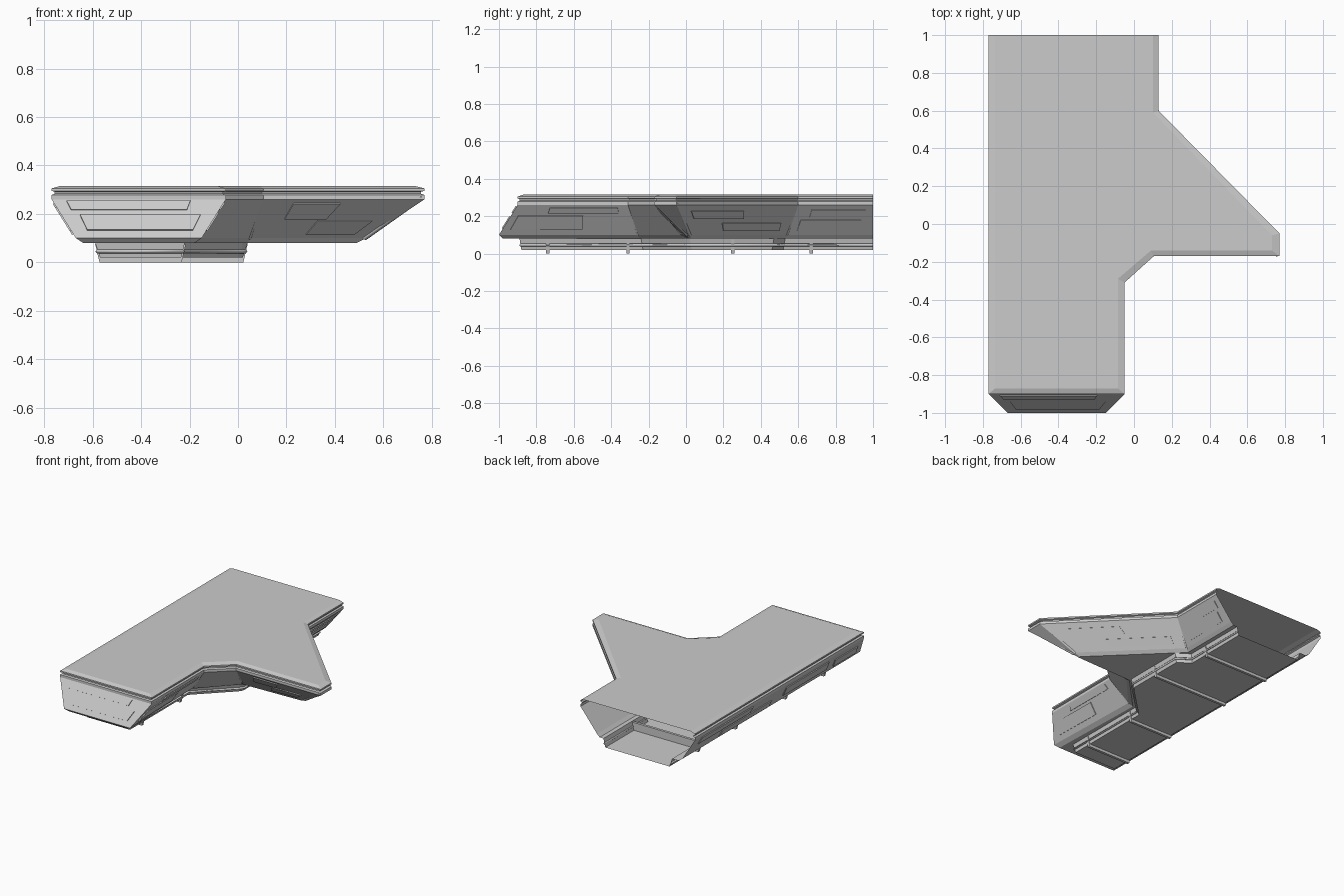
import bpy, bmesh
from mathutils import Vector

if "Cube" in bpy.data.objects:
    bpy.data.objects.remove(bpy.data.objects["Cube"])

# Outlines run from back left, round the front, to back right (back end is open)
deck = [(-.735, 1), (-.735, -.87), (-.085, -.87), (-.085, -.29), (.09, -.14),
        (.73, -.14), (.73, -.06), (.1, .59), (.1, 1)]
rim = [(-.77, 1), (-.77, -.9), (-.05, -.9), (-.05, -.31), (.105, -.17),
       (.77, -.17), (.77, -.05), (.13, .6), (.13, 1)]
chine = [(-.67, 1), (-.67, -1), (-.15, -1), (-.17, -.26), (.05, -.02),
         (.53, 0), (.53, .02), (0, .54), (0, 1)]
floor = [(-.64, 1), (-.64, -.98), (-.18, -.98), (-.2, -.25), (.04, 0),
         (.49, .015), (.49, .03), (-.02, .53), (-.02, 1)]
keel_top = [(-.59, 1), (-.59, -.89), (-.22, -.89), (-.22, -.24), (.02, -.005),
            (.04, .02), (.04, .47), (-.05, .53), (-.05, 1)]
keel_low = [(-.57, 1), (-.57, -.88), (-.235, -.88), (-.235, -.23), (.0, 0),
            (.02, .03), (.02, .46), (-.065, .52), (-.065, 1)]


def mix(a, b, t):
    return [tuple(Vector(p).lerp(Vector(q), t)) for p, q in zip(a, b)]


def finish(name, bm, smooth=False):
    bmesh.ops.recalc_face_normals(bm, faces=bm.faces)
    me = bpy.data.meshes.new(name)
    bm.to_mesh(me)
    bm.free()
    ob = bpy.data.objects.new(name, me)
    bpy.context.collection.objects.link(ob)
    if smooth:
        for p in me.polygons:
            p.use_smooth = True
        bpy.context.view_layer.objects.active = ob
        ob.select_set(True)
        bpy.ops.object.shade_smooth_by_angle()
        ob.select_set(False)
    return ob


# Hull shell: deck, grooved rim, sloping sides, floor and keel in one loft
levels = [(deck, .315), (rim, .305), (rim, .295), (mix(rim, deck, .35), .291),
          (mix(rim, deck, .35), .283), (rim, .278), (rim, .26), (chine, .1),
          (floor, .08), (keel_top, .08), (keel_low, .02)]
bm = bmesh.new()
rings = [[bm.verts.new((x, y, z)) for x, y in pts] for pts, z in levels]
for a, b in zip(rings, rings[1:]):
    for i in range(len(a) - 1):
        bm.faces.new((a[i], b[i], b[i + 1], a[i + 1]))
bm.faces.new(rings[0])
bm.faces.new(rings[-1])
finish("hull", bm)


# Thin raised panels laid on the sloping walls
def wall_panel(bm, i, u0, u1, v0, v1, t=.006):
    p, q = Vector((*rim[i], .26)), Vector((*rim[i + 1], .26))
    r, s = Vector((*chine[i], .1)), Vector((*chine[i + 1], .1))
    n = (r - p).cross(q - p).normalized() * t
    base = [p.lerp(q, u).lerp(r.lerp(s, u), v)
            for u, v in ((u0, v0), (u1, v0), (u1, v1), (u0, v1))]
    lo = [bm.verts.new(c) for c in base]
    hi = [bm.verts.new(c + n) for c in base]
    bm.faces.new(hi)
    for k in range(4):
        bm.faces.new((lo[k], lo[k - 1], hi[k - 1], hi[k]))


bm = bmesh.new()
for spec in [(0, .05, .35, .1, .45), (0, .2, .48, .55, .9), (0, .55, .8, .2, .7),
             (0, .84, .97, .35, .8),
             (1, .08, .8, .05, .28), (1, .12, .9, .4, .8),
             (2, .06, .6, .35, .8), (2, .3, .9, .08, .26),
             (4, .2, .5, .1, .5), (4, .45, .85, .55, .9),
             (6, .1, .55, .2, .45), (6, .35, .9, .6, .85),
             (7, .2, .9, .15, .4), (7, .1, .85, .5, .85)]:
    wall_panel(bm, *spec)
finish("wall_panels", bm)


# Rods along the slanted hull corners and the lower edge
def tube(name, paths, radius):
    cu = bpy.data.curves.new(name, 'CURVE')
    cu.dimensions = '3D'
    cu.bevel_depth = radius
    cu.bevel_resolution = 0
    cu.use_fill_caps = True
    for path in paths:
        sp = cu.splines.new('POLY')
        sp.points.add(len(path) - 1)
        for pt, co in zip(sp.points, path):
            pt.co = (*co, 1)
    ob = bpy.data.objects.new(name, cu)
    bpy.context.collection.objects.link(ob)


corners = []
for i in (3, 4, 5, 6, 7):
    a, b = Vector((*rim[i], .27)), Vector((*chine[i], .1))
    inward = (Vector((*deck[i], 0)) - Vector((*rim[i], 0))) * .2
    corners.append([a + inward, b + inward])
tube("corner_rods", corners, .011)
tube("keel_rails", [[(x, y, .045) for x, y in mix(keel_top, keel_low, .4)]], .008)

# Cross ribs under the keel
bm = bmesh.new()
for y, x0, x1 in [(-.74, -.59, -.215), (-.31, -.59, -.215), (.25, -.59, .04), (.67, -.59, -.045)]:
    res = bmesh.ops.create_cube(bm, size=1)
    for v in res["verts"]:
        top = v.co.z > 0
        pad = 0 if top else .018
        v.co = (x0 + pad if v.co.x < 0 else x1 - pad, y + v.co.y * .018, .075 if top else 0)
finish("keel_ribs", bm)
